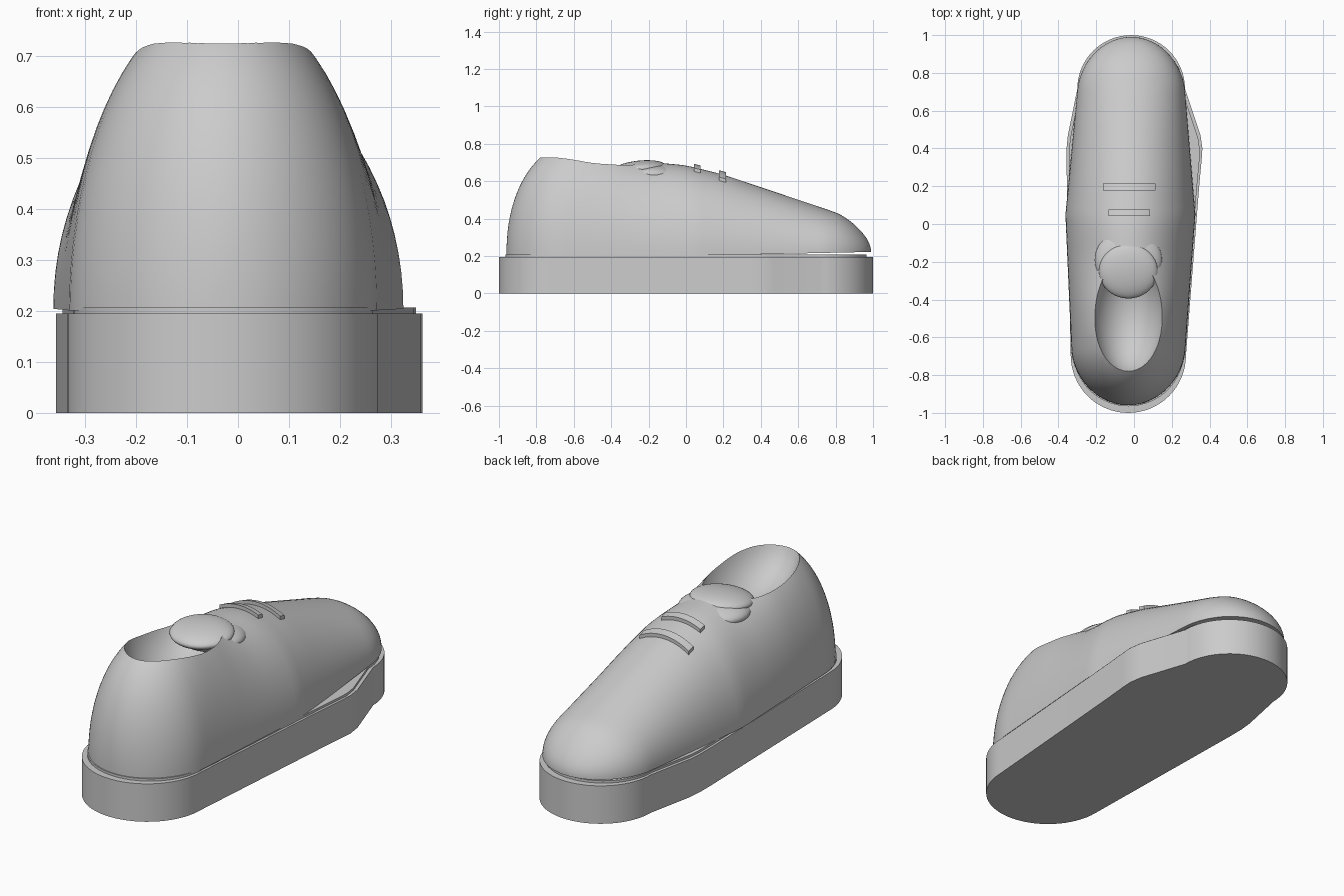
import bpy, bmesh
from math import sin, cos, pi, sqrt, radians

cube = bpy.data.objects.get("Cube")
if cube:
    bpy.data.objects.remove(cube, do_unlink=True)

grey = bpy.data.materials.new("plain_grey")
grey.use_nodes = True
grey.diffuse_color = (0.6, 0.6, 0.6, 1)
grey.node_tree.nodes["Principled BSDF"].inputs["Base Color"].default_value = (0.6, 0.6, 0.6, 1)


def finish(obj, angle=35):
    bpy.ops.object.select_all(action='DESELECT')
    obj.select_set(True)
    bpy.context.view_layer.objects.active = obj
    bpy.ops.object.shade_smooth_by_angle(angle=radians(angle))
    return obj


def loft(name, rings):
    """Join closed rings of equal length and cap both ends."""
    bm = bmesh.new()
    loops = [[bm.verts.new(p) for p in ring] for ring in rings]
    for a, b in zip(loops, loops[1:]):
        for i in range(len(a)):
            j = (i + 1) % len(a)
            bm.faces.new((a[i], a[j], b[j], b[i]))
    bm.faces.new(loops[0])
    bm.faces.new(loops[-1])
    bmesh.ops.recalc_face_normals(bm, faces=bm.faces)
    mesh = bpy.data.meshes.new(name)
    bm.to_mesh(mesh)
    bm.free()
    mesh.materials.append(grey)
    obj = bpy.data.objects.new(name, mesh)
    bpy.context.collection.objects.link(obj)
    return obj


def ellipsoid(name, loc, radii, tilt=0):
    bpy.ops.mesh.primitive_uv_sphere_add(segments=48, ring_count=24, location=loc,
                                         rotation=(tilt, 0, 0))
    obj = bpy.context.object
    obj.name = name
    obj.scale = radii
    obj.data.materials.append(grey)
    return finish(obj)


def lerp(points, y):
    for (a, u), (b, v) in zip(points, points[1:]):
        if y <= b:
            return u + (v - u) * (y - a) / (b - a)
    return points[-1][1]


# Sole outline: round heel and toe joined by a flared forefoot
def arc(cx, cy, r, start, steps=32):
    return [(cx + r * cos(start + pi * i / steps), cy + r * sin(start + pi * i / steps))
            for i in range(steps + 1)]


outline = arc(-0.03, -0.695, 0.305, pi)
outline += [(0.345, 0.2), (0.358, 0.34), (0.362, 0.4), (0.352, 0.47)]
outline += arc(-0.015, 0.715, 0.285, 0)
outline += [(-0.35, 0.47), (-0.357, 0.4), (-0.357, 0.3)]


def slab(name, low, high, s=1.0):
    return finish(loft(name, [[(x * s, y * s, z) for x, y in outline] for z in (low, high)]))


slab("sole", 0, 0.195)
slab("welt", 0.19, 0.207, 0.965)

# Upper: half-ellipse sections along the length of the foot
HEEL, TOE = -0.96, 0.99
SPINE = [(-0.96, 0.82), (-0.55, 0.815), (-0.42, 0.785), (-0.3, 0.735), (-0.17, 0.7),
         (0, 0.685), (0.2, 0.635), (0.78, 0.44), (0.99, 0.365)]
LEFT = [(-0.96, 0.255), (-0.7, 0.27), (0.05, 0.325), (0.7, 0.27), (0.99, 0.26)]
RIGHT = [(-0.96, -0.315), (-0.7, -0.33), (0.05, -0.363), (0.7, -0.3), (0.99, -0.29)]


def cap(d, length, power=0.5):
    t = min(1, d / length)
    return (1 - (1 - t) ** 2) ** power


def soft(points, y):
    return sum(lerp(points, y + k * 0.02) for k in range(-2, 3)) / 5 if -0.9 < y < 0.9 else lerp(points, y)


def section(y):
    base = lerp([(-1, 0.2), (0.2, 0.205), (0.9, 0.22), (1, 0.22)], y)
    a, b = lerp(RIGHT, y), lerp(LEFT, y)
    half = (b - a) / 2 * cap(y - HEEL, 0.3) * cap(TOE - y, 0.3)
    rise = (soft(SPINE, y) - base) * cap(y - HEEL, 0.4, 0.45) * cap(TOE - y, 0.2)
    return (a + b) / 2, half, base, rise


def surface(x, y):
    c, half, base, rise = section(y)
    return base + rise * sqrt(max(0, 1 - ((x - c) / half) ** 2))


rings = []
N = 80
for i in range(N + 1):
    y = (HEEL + TOE) / 2 - (TOE - HEEL) / 2 * cos(pi * (0.012 + 0.976 * i / N))
    c, half, base, rise = section(y)
    rings.append([(c + half * cos(pi * k / 40), y, base + rise * sin(pi * k / 40))
                  for k in range(41)])
upper = loft("upper", rings)

# Foot opening scooped out of the upper
scoop = ellipsoid("opening_cutter", (-0.03, -0.47, 0.8), (0.198, 0.325, 0.25))
scoop.hide_render = True
scoop.hide_viewport = True
cut = upper.modifiers.new("opening", 'BOOLEAN')
cut.operation = 'DIFFERENCE'
cut.solver = 'EXACT'
cut.object = scoop
bpy.context.view_layer.objects.active = upper
bpy.ops.object.modifier_apply(modifier=cut.name)
bpy.data.objects.remove(scoop, do_unlink=True)
finish(upper, 40)

# Tongue: a rounded pad over a wider one
ellipsoid("tongue_pad", (-0.03, -0.25, 0.665), (0.155, 0.145, 0.045), radians(6))
ellipsoid("tongue_base", (-0.03, -0.19, 0.635), (0.178, 0.16, 0.06))


# Laces: bands that follow the instep
def lace(name, y, half, width):
    bands = []
    for i in range(25):
        x = -0.025 + half * (2 * i / 24 - 1)
        bands.append([(x, y + s * width / 2, surface(x, y + s * width / 2) + dz)
                      for s, dz in ((-1, -0.012), (1, -0.012), (1, 0.018), (-1, 0.018))])
    finish(loft(name, bands))


lace("upper_lace", 0.06, 0.11, 0.035)
lace("lower_lace", 0.195, 0.14, 0.037)
